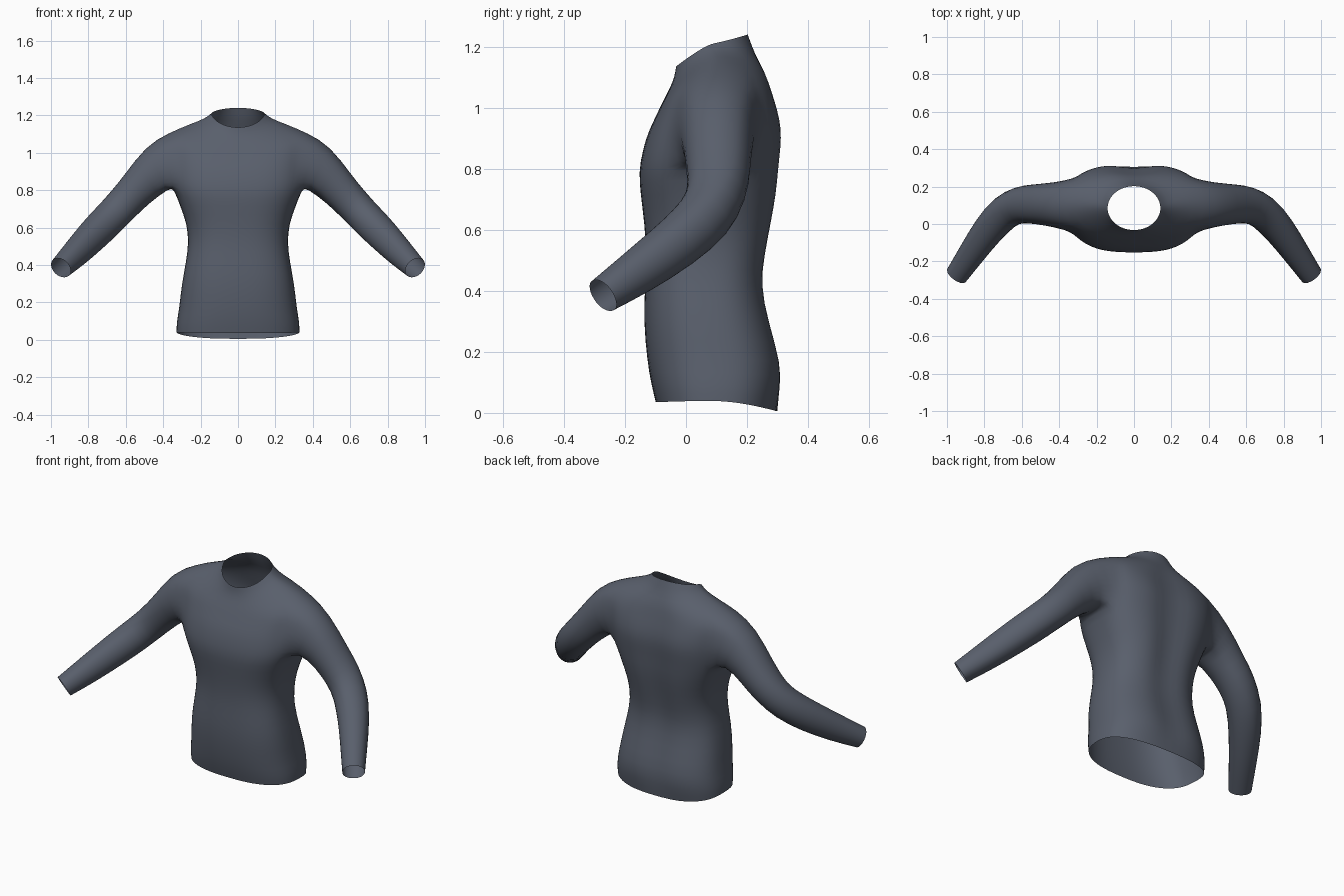
import bpy, bmesh, math
from mathutils import Vector

if "Cube" in bpy.data.objects:
    bpy.data.objects.remove(bpy.data.objects["Cube"])

N = 16                     # columns from front centre to back centre
C0, C1 = 5, 11             # armhole columns
R0, R1 = 8, 12             # armhole rows

# torso rows: z front, z side, z back, half width, y front, y back, roundness, spine groove
ROWS = [
    (.035, .040, .005, .330, -.100, .300, .78, .00),
    (.095, .090, .080, .330, -.115, .315, .78, .01),
    (.170, .170, .160, .315, -.128, .322, .78, .02),
    (.300, .300, .300, .302, -.140, .280, .78, .02),
    (.420, .420, .420, .278, -.135, .255, .78, .02),
    (.520, .520, .520, .265, -.130, .270, .78, .025),
    (.620, .620, .620, .274, -.137, .290, .76, .03),
    (.720, .720, .720, .312, -.150, .307, .74, .03),
    (.790, .810, .800, .345, -.156, .312, .72, .03),
    (.860, .880, .870, .358, -.143, .320, .72, .03),
    (.920, .950, .930, .363, -.125, .322, .72, .03),
    (.970, 1.03, .990, .368, -.100, .308, .72, .025),
    (1.02, 1.11, 1.05, .370, -.077, .288, .74, .02),
    (1.06, 1.155, 1.12, .260, -.055, .266, .85, .01),
    (1.10, 1.185, 1.17, .175, -.038, .228, .95, 0),
    (1.135, 1.21, 1.24, .142, -.033, .203, 1.0, 0),
]

# sleeve rings: centre, axis direction, depth radius, height radius
SLEEVE = [
    ((.430, .103, .925), (1, 0, -.55), .122, .132),
    ((.545, .107, .800), (1, 0, -1.00), .108, .100),
    ((.615, .103, .725), (1, -.20, -1.00), .103, .096),
    ((.690, .070, .645), (.8, -.65, -.75), .098, .092),
    ((.780, -.030, .555), (.55, -.65, -.5), .088, .088),
    ((.870, -.160, .460), (.51, -.69, -.5), .074, .076),
    ((.947, -.272, .385), (.51, -.69, -.5), .063, .060),
]

bm = bmesh.new()

# torso half
grid = []
for zf, zs, zb, hw, yf, yb, p, groove in ROWS:
    yc, depth = (yf + yb) / 2, (yb - yf) / 2
    row = []
    for j in range(N + 1):
        t = math.pi * j / N
        c, s = math.cos(t), math.sin(t)
        a = abs(c) ** p
        x = 0 if j in (0, N) else hw * s ** p
        y = yc - math.copysign(depth * a, c)
        if c < 0:
            y -= groove * math.exp(-(x / .07) ** 2)
        z = zs + ((zf if c > 0 else zb) - zs) * abs(c) ** 1.2
        row.append(bm.verts.new((x, y, z)))
    grid.append(row)
for i in range(len(ROWS) - 1):
    for j in range(N):
        if R0 <= i < R1 and C0 <= j < C1:
            continue       # armhole opening
        bm.faces.new((grid[i][j], grid[i][j + 1], grid[i + 1][j + 1], grid[i + 1][j]))
for i in range(R0 + 1, R1):
    for j in range(C0 + 1, C1):
        bm.verts.remove(grid[i][j])

# sleeve, grown from the armhole edge
loop = ([(R0, j) for j in range(C0, C1)] + [(i, C1) for i in range(R0, R1)]
        + [(R1, j) for j in range(C1, C0, -1)] + [(i, C0) for i in range(R1, R0, -1)])
angles = [math.atan2((i - R0) / (R1 - R0) * 2 - 1, (j - C0) / (C1 - C0) * 2 - 1) for i, j in loop]
prev = [grid[i][j] for i, j in loop]
for centre, axis, rd, rh in SLEEVE:
    d = Vector(axis).normalized()
    back = Vector((-d.y, d.x, 0)).normalized()
    up = d.cross(back)
    ring = [bm.verts.new(Vector(centre) + back * (rd * math.cos(a)) + up * (rh * math.sin(a)))
            for a in angles]
    for k in range(len(ring)):
        m = (k + 1) % len(ring)
        bm.faces.new((prev[k], prev[m], ring[m], ring[k]))
    prev = ring

bmesh.ops.recalc_face_normals(bm, faces=bm.faces)
mesh = bpy.data.meshes.new("long_sleeve_shirt")
bm.to_mesh(mesh)
bm.free()
shirt = bpy.data.objects.new("long_sleeve_shirt", mesh)
bpy.context.collection.objects.link(shirt)
for f in mesh.polygons:
    f.use_smooth = True

# mirrored half and soft cloth surface
mirror = shirt.modifiers.new("mirror", 'MIRROR')
mirror.use_clip = True
sub = shirt.modifiers.new("smooth", 'SUBSURF')
sub.levels = sub.render_levels = 1

# dark cloth colour
cloth = bpy.data.materials.new("dark_cloth")
cloth.diffuse_color = (.10, .115, .15, 1)
cloth.use_nodes = True
cloth.node_tree.nodes["Principled BSDF"].inputs["Base Color"].default_value = cloth.diffuse_color
mesh.materials.append(cloth)
